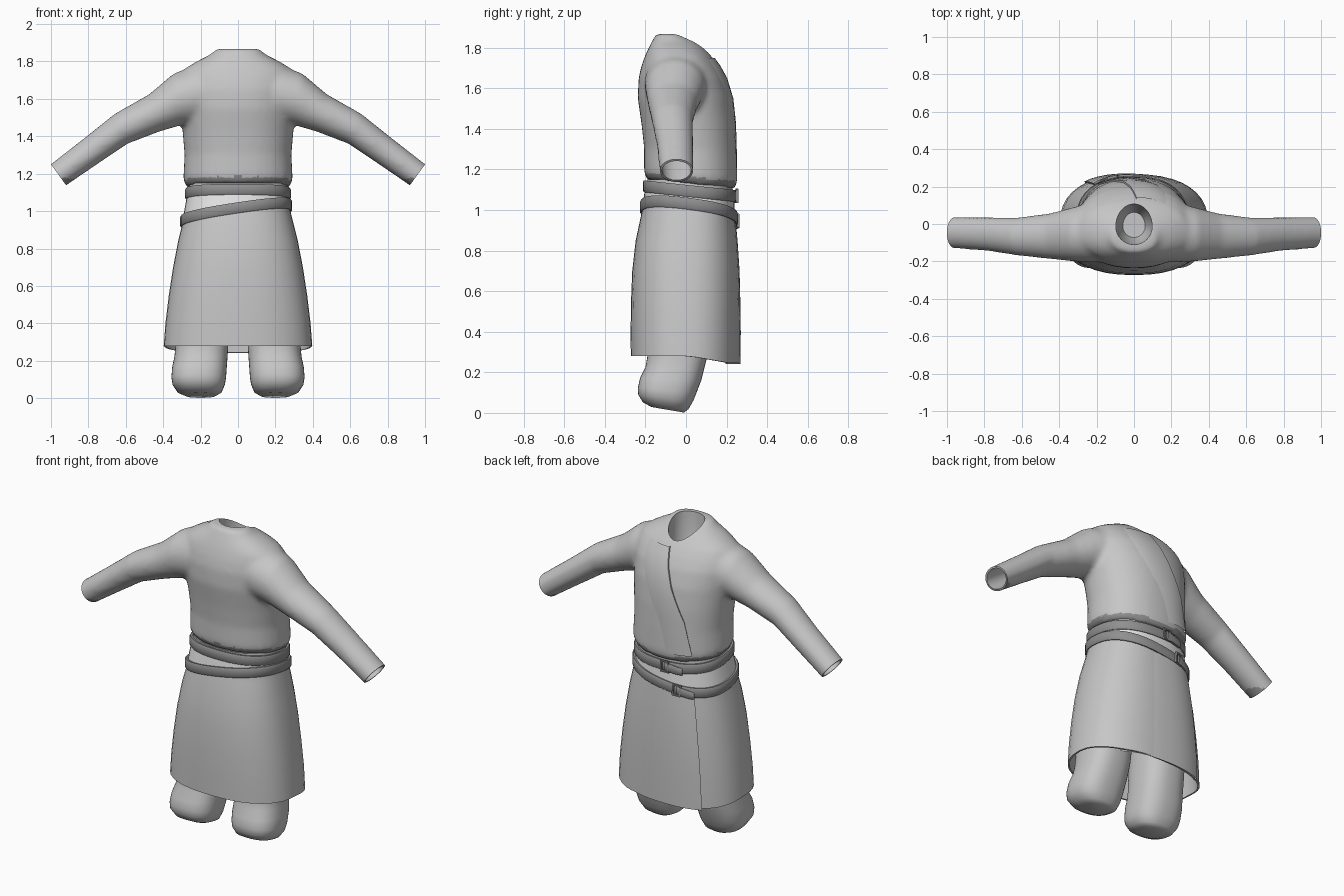
import bpy, bmesh, math
from mathutils import Vector, Matrix

if "Cube" in bpy.data.objects:
    bpy.data.objects.remove(bpy.data.objects["Cube"])

N = 40


def material(name, v):
    m = bpy.data.materials.new(name)
    m.diffuse_color = (v, v, v, 1)
    m.use_nodes = True
    m.node_tree.nodes["Principled BSDF"].inputs["Base Color"].default_value = m.diffuse_color
    return m


cloth = material("mid_grey_cloth", .57)
dark = material("dark_grey_strap", .28)
pale = material("pale_grey_waist", .8)


def add_object(name, bm, mat=cloth):
    bmesh.ops.recalc_face_normals(bm, faces=bm.faces)
    me = bpy.data.meshes.new(name)
    bm.to_mesh(me)
    bm.free()
    me.materials.append(mat)
    ob = bpy.data.objects.new(name, me)
    bpy.context.collection.objects.link(ob)
    return ob


def loft(bm, rings, closed=True, cap=True):
    """Skin a list of point rings into a tube or strip."""
    rows = [[bm.verts.new(p) for p in r] for r in rings]
    n = len(rows[0])
    for a, b in zip(rows, rows[1:]):
        for i in range(n if closed else n - 1):
            j = (i + 1) % n
            bm.faces.new((a[i], a[j], b[j], b[i]))
    if cap:
        bm.faces.new(rows[0])
        bm.faces.new(rows[-1])


def smooth(ob, angle=40):
    """Bake the modifiers, then shade smooth with sharp edges kept."""
    dg = bpy.context.evaluated_depsgraph_get()
    baked = bpy.data.meshes.new_from_object(ob.evaluated_get(dg))
    ob.modifiers.clear()
    ob.data = baked
    bpy.ops.object.select_all(action='DESELECT')
    ob.select_set(True)
    bpy.context.view_layer.objects.active = ob
    bpy.ops.object.shade_smooth_by_angle(angle=math.radians(angle))


def section(table, z):
    """Interpolate half width and back/front depth at a height."""
    z = min(max(z, table[0][0]), table[-1][0])
    for a, b in zip(table, table[1:]):
        if z <= b[0]:
            f = (z - a[0]) / (b[0] - a[0])
            return [a[k] + (b[k] - a[k]) * f for k in (1, 2, 3)]


def on_surface(table, z, t, off=0.0, power=2.4):
    hw, y0, y1 = section(table, z)
    c, s = math.cos(t), math.sin(t)
    x = (hw + off) * math.copysign(abs(c) ** (2 / power), c)
    y = (y0 + y1) / 2 + ((y1 - y0) / 2 + off) * math.copysign(abs(s) ** (2 / power), s)
    return Vector((x, y, z))


ANGLES = [2 * math.pi * i / N for i in range(N)]

# Profiles: height, half width, back depth, front depth
SKIRT = [(.28, .397, -.272, .265), (.4, .388, -.273, .266), (.55, .37, -.271, .264),
         (.7, .347, -.265, .26), (.85, .318, -.248, .25), (.98, .285, -.22, .238),
         (1.05, .27, -.203, .232), (1.15, .262, -.193, .228)]
TORSO = [(1.13, .275, -.194, .242), (1.17, .293, -.207, .254), (1.3, .286, -.207, .249),
         (1.42, .296, -.219, .241), (1.55, .31, -.238, .224), (1.65, .32, -.234, .193),
         (1.71, .31, -.22, .16), (1.76, .287, -.202, .124), (1.8, .222, -.184, .087),
         (1.835, .152, -.166, .045), (1.868, .113, -.148, -.02)]


def sag(p):
    """The jacket hem dips toward the overlap side."""
    p.z -= .1 * p.y * max(0, min(1, (1.4 - p.z) / .25))
    return p


# Sleeve outline: top x/z, bottom x/z, y range
SLEEVE = [(.12, 1.79, .1, 1.48, -.2, .12), (.24, 1.775, .2, 1.47, -.205, .115),
          (.345, 1.735, .3, 1.46, -.2, .09), (.475, 1.625, .42, 1.425, -.187, .057),
          (.66, 1.52, .59, 1.36, -.168, .034), (.81, 1.4, .75, 1.252, -.144, .036),
          (1.0, 1.252, .92, 1.136, -.13, .037), (1.05, 1.215, .97, 1.1, -.13, .037)]


def sleeve_rings(side, rows, inset=0.0):
    return [[(side * ((tx + bx) / 2 + k * (tx - bx) / 2 * math.sin(t)),
              (y0 + y1) / 2 + ((y1 - y0) / 2 - inset) * math.cos(t),
              (tz + bz) / 2 + k * (tz - bz) / 2 * math.sin(t)) for t in ANGLES]
            for tx, tz, bx, bz, y0, y1 in rows
            for k in (1 - 2 * inset / math.hypot(tx - bx, tz - bz),)]


# Jacket: torso and sleeves blended into one skin
bm = bmesh.new()
loft(bm, [[sag(on_surface(TORSO, r[0], t, 0, 2.2)) for t in ANGLES] for r in TORSO])
for side in (1, -1):
    loft(bm, sleeve_rings(side, SLEEVE))
jacket = add_object("jacket", bm)
mod = jacket.modifiers.new("blend", 'REMESH')
mod.mode = 'VOXEL'
mod.voxel_size = .015
mod = jacket.modifiers.new("soften", 'SMOOTH')
mod.factor = .5
mod.iterations = 8

# Cutters: blocks that trim the cuffs, then the neck and sleeve hollows
trim, hollow = bmesh.new(), bmesh.new()
loft(hollow, [[(r * math.cos(t), -.012 + (1.25 if math.sin(t) > 0 else 1) * r * math.sin(t), z)
               for t in ANGLES] for z, r in ((1.58, .06), (1.68, .092), (2.0, .102))])
for side in (1, -1):
    m = (Matrix.Translation((side * (.96 + .081), -.05, 1.195 - .059))
         @ Matrix.Rotation(side * .629, 4, 'Y'))
    bmesh.ops.create_cube(trim, size=.2, matrix=m @ Matrix.Diagonal((1, 1.6, 1.3, 1)))
    loft(hollow, sleeve_rings(side, SLEEVE[4:], .012))
cutters = [add_object("cuff_trim_cutter", trim), add_object("hollow_cutter", hollow)]
for cutter in cutters:
    cutter.hide_render = True
    mod = jacket.modifiers.new(cutter.name, 'BOOLEAN')
    mod.operation = 'DIFFERENCE'
    mod.solver = 'EXACT'
    mod.object = cutter
smooth(jacket, 50)
for cutter in cutters:
    bpy.data.objects.remove(cutter)

# Dark band along the jacket hem
jacket.data.materials.clear()
jacket.data.materials.append(cloth)
jacket.data.materials.append(dark)
for f in jacket.data.polygons:
    f.material_index = int(f.center.z + .1 * f.center.y < 1.165)

# Skirt: open tube whose hem dips on the overlap side
bm = bmesh.new()
rows = [[on_surface(SKIRT, r[0], t) for t in ANGLES] for r in SKIRT]
for p in rows[0]:
    p.z -= .035 * max(0, min(1, (p.y - .02) / .2))
loft(bm, rows, cap=False)
skirt = add_object("skirt", bm)
mod = skirt.modifiers.new("thickness", 'SOLIDIFY')
mod.thickness = .01
mod.offset = -1
smooth(skirt)


def overlap(name, table, heights, seam, end, power, fix):
    """Thin wrapped layer with a raised edge along the seam."""
    rows = []
    for z in heights:
        a, b = seam(z), end(z)
        row = [fix(on_surface(table, z, a, -.012, power))]
        for k in range(13):
            f = k / 12
            row.append(fix(on_surface(table, z, a + (b - a) * f, .01 - .03 * f * f, power)))
        rows.append(row)
    bm = bmesh.new()
    loft(bm, rows, closed=False, cap=False)
    smooth(add_object(name, bm), 35)


def hem_drop(p):
    if p.z < .29:
        p.z -= .04
    return p


def chest_seam(z):
    pts = [(1.13, -.2), (1.36, -.145), (1.53, -.065), (1.66, -.015), (1.77, .02)]
    for (z0, x0), (z1, x1) in zip(pts, pts[1:]):
        if z <= z1 + .001:
            x = x0 + (x1 - x0) * (z - z0) / (z1 - z0)
            break
    u = x / section(TORSO, z)[0]
    return math.acos(math.copysign(abs(u) ** 1.1, u))


overlap("skirt_overlap", SKIRT, [.28, .4, .55, .7, .85, .935],
        lambda z: math.radians(127), lambda z: math.radians(50), 2.4, hem_drop)
overlap("chest_overlap", TORSO, [1.18, 1.24, 1.3, 1.36, 1.42, 1.48, 1.55, 1.6, 1.65, 1.71, 1.75],
        chest_seam, lambda z: chest_seam(z) - .9, 2.2, sag)

# Belts: flat bands that follow the skirt, one level and one slanted
BELT_PROFILE = [(-.01, -.026), (.011, -.029), (.016, -.022), (.016, .022), (.011, .029), (-.01, .026)]
UPPER, LOWER = (1.095, 0, -.11), (.99, .15, -.13)


def belt_point(plane, t, off, dz):
    p = on_surface(SKIRT, plane[0], t)
    z = plane[0] + plane[1] * p.x + plane[2] * p.y
    p = on_surface(SKIRT, z, t, off)
    p.z += dz
    return p


def strap(name, plane, angles, lift=0.0, droop=0.0, ring=True):
    rows = []
    for i, t in enumerate(angles):
        f = i / len(angles)
        k = 1 if ring else .85 - .4 * f ** 4
        rows.append([belt_point(plane, t, o + lift, d * k - droop * f) for o, d in BELT_PROFILE])
    if ring:
        rows.append(rows[0])
    bm = bmesh.new()
    loft(bm, rows, cap=not ring)
    bmesh.ops.remove_doubles(bm, verts=bm.verts, dist=1e-5)
    smooth(add_object(name, bm, dark), 50)


# Pale cloth showing between the belts
bm = bmesh.new()
loft(bm, [[belt_point(LOWER, t, .004, 0) for t in ANGLES],
          [belt_point(UPPER, t, .004, 0) for t in ANGLES]], cap=False)
smooth(add_object("waist_wrap", bm, pale))

for label, plane, deg in (("upper", UPPER, 94), ("lower", LOWER, 107)):
    strap(label + "_belt", plane, ANGLES)
    strap(label + "_belt_tail", plane, [math.radians(deg + 2.6 * i) for i in range(9)],
          .01, .02, ring=False)
    # Buckle: square frame lying against the belt
    t = math.radians(deg)
    pos = belt_point(plane, t, .02, 0)
    along = (belt_point(plane, t + .05, .02, 0) - pos).normalized()
    out = along.cross(Vector((0, 0, 1))).normalized()
    if out.y < 0:
        out = -out
    up = out.cross(along)
    m = Matrix((along, up, out)).transposed().to_4x4()
    m.translation = pos
    bm = bmesh.new()
    for cx, cy, sx, sy in ((-.022, 0, .008, .068), (.022, 0, .008, .068),
                           (0, .031, .052, .008), (0, -.031, .052, .008)):
        bmesh.ops.create_cube(bm, size=1, matrix=m @ Matrix.Translation((cx, cy, 0))
                              @ Matrix.Diagonal((sx, sy, .012, 1)))
    add_object(label + "_buckle", bm, dark)

# Trouser legs: height, centre x, half width, back depth, front depth
LEG = [(0, .2, .08, -.17, -.01), (.018, .205, .118, -.212, .012), (.06, .21, .14, -.236, .036),
       (.1, .21, .146, -.237, .052), (.16, .206, .146, -.226, .075), (.22, .198, .142, -.2, .09),
       (.28, .193, .141, -.19, .105), (.45, .188, .141, -.18, .13), (.85, .15, .13, -.16, .14)]
for side, label in ((1, "right"), (-1, "left")):
    rings = []
    for z, cx, hw, y0, y1 in LEG:
        tab = [(z, hw, y0, y1), (z + 1, hw, y0, y1)]
        ring = [on_surface(tab, z, t, 0, 2.5) for t in ANGLES]
        for p in ring:
            p.x = side * (p.x + cx)
            p.z += max(0, -p.y) * .17 * max(0, 1 - z / .25)
        rings.append(ring)
    bm = bmesh.new()
    loft(bm, rings)
    smooth(add_object(label + "_trouser_leg", bm), 60)
